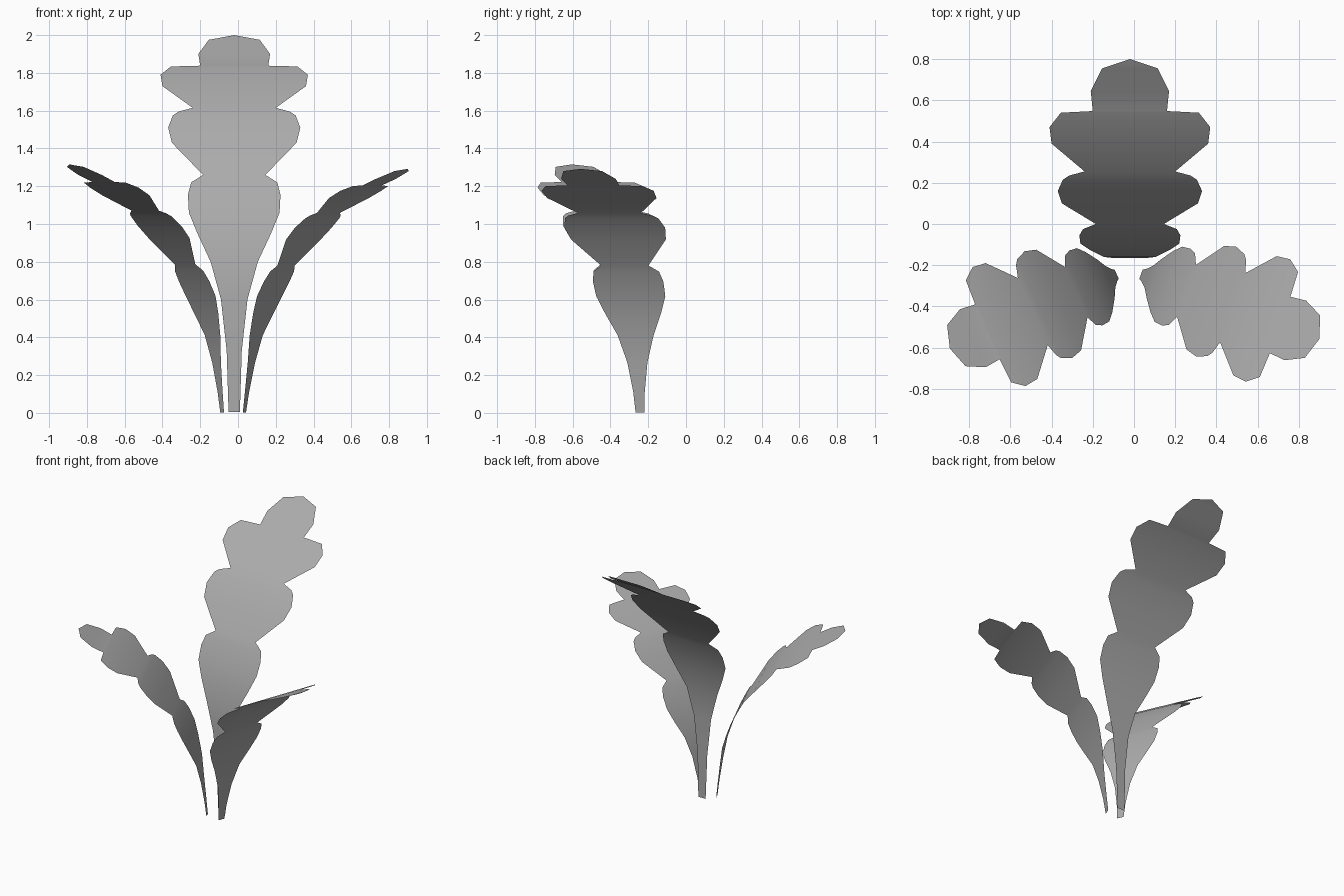
import bpy, bmesh
from math import radians
from mathutils import Matrix, Vector

if "Cube" in bpy.data.objects:
    bpy.data.objects.remove(bpy.data.objects["Cube"], do_unlink=True)

grey = bpy.data.materials.new("leaf_grey")
grey.use_nodes = True
colour = (0.41, 0.41, 0.41, 1)
grey.diffuse_color = colour
grey.node_tree.nodes["Principled BSDF"].inputs["Base Color"].default_value = colour

# Lobed leaf stations from stem to tip: half width, outward bend, height
STATIONS = [
    (.03, -.02, .005), (.04, -.025, .33), (.07, -.026, .6), (.125, -.02, .8),
    (.195, .015, .95), (.24, .045, 1.06), (.245, .085, 1.155),
    (.228, .115, 1.22), (.165, .14, 1.26),
    (.33, .24, 1.43), (.35, .3, 1.51), (.325, .355, 1.575),
    (.295, .375, 1.595), (.22, .395, 1.615),
    (.38, .53, 1.73), (.39, .61, 1.79), (.335, .68, 1.834),
    (.18, .688, 1.838), (.19, .785, 1.9), (.135, .895, 1.975), (0, .94, 2.0)]


def leaf(name, base, heading, tilt=0, length=1, width=1, shorten=0):
    """Thin leaf sheet bending towards +y, tilted out and turned about z.
    The stem end is drawn in by the shorten amount."""
    bm = bmesh.new()
    rows = []
    for half, out, z in STATIONS:
        scale = length - shorten * (2 - z) ** 2
        sides = (-1, 1) if half else (0,)
        rows.append([bm.verts.new((s * half * width, out * scale, z * scale))
                     for s in sides])
    for low, high in zip(rows, rows[1:]):
        bm.faces.new(low + high[::-1])
    turn = Matrix.Rotation(radians(heading), 4, 'Z')
    lean = Matrix.Rotation(radians(-tilt), 4, 'X')
    bm.transform(Matrix.Translation(Vector(base)) @ turn @ lean)
    for f in bm.faces:
        f.smooth = True
    mesh = bpy.data.meshes.new(name)
    bm.to_mesh(mesh)
    bm.free()
    mesh.materials.append(grey)
    obj = bpy.data.objects.new(name, mesh)
    bpy.context.collection.objects.link(obj)


# One tall back leaf and two shorter ones spreading to the front corners
leaf("back_leaf", (-.02, -.14, 0), 0)
leaf("left_leaf", (.037, -.245, 0), -110, 10.2, .717, .81, .137)
leaf("right_leaf", (-.087, -.245, 0), 114, 8.7, .717, .81, .137)
